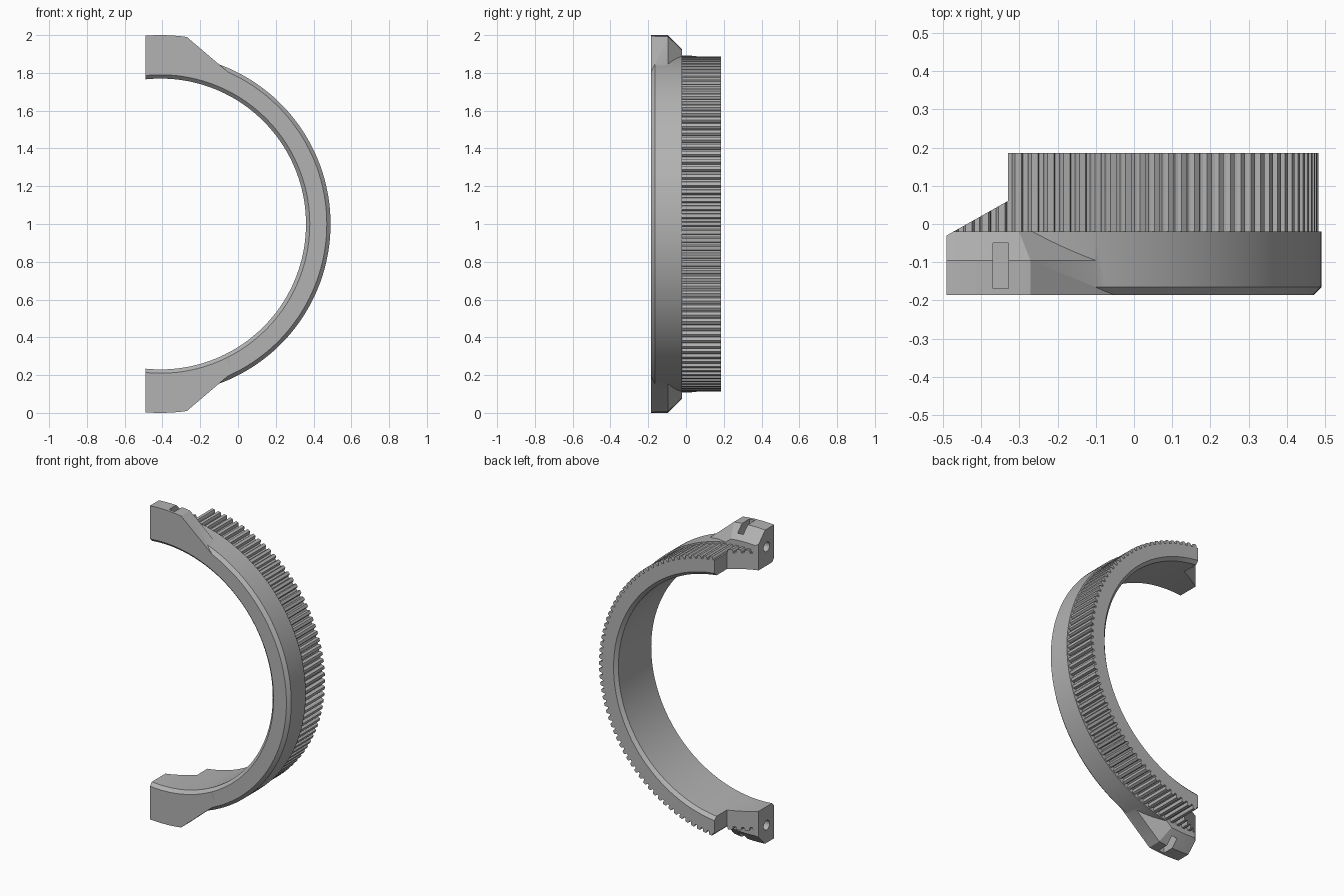
import bpy, bmesh, math
from mathutils import Vector

if "Cube" in bpy.data.objects:
    bpy.data.objects.remove(bpy.data.objects["Cube"])

CX, CZ = -0.41, 1.0          # ring axis
FRONT, STEP, BACK = -0.185, -0.02, 0.185

grey = bpy.data.materials.new("plain_grey")
grey.use_nodes = True
grey.diffuse_color = (0.45, 0.45, 0.45, 1)
grey.node_tree.nodes["Principled BSDF"].inputs["Base Color"].default_value = grey.diffuse_color


def polar(r, degrees):
    a = math.radians(degrees)
    return CX + r * math.cos(a), CZ + r * math.sin(a)


def loft(bm, loops):
    """Closed solid through matching loops of points."""
    rings = [[bm.verts.new(p) for p in loop] for loop in loops]
    n = len(rings[0])
    for a, b in zip(rings, rings[1:]):
        for i in range(n):
            j = (i + 1) % n
            bm.faces.new((a[i], a[j], b[j], b[i]))
    bm.faces.new(rings[0])
    bm.faces.new(rings[-1])


def finish(name, bm, cutter=False):
    bmesh.ops.recalc_face_normals(bm, faces=bm.faces)
    mesh = bpy.data.meshes.new(name)
    bm.to_mesh(mesh)
    bm.free()
    mesh.materials.append(grey)
    ob = bpy.data.objects.new(name, mesh)
    bpy.context.collection.objects.link(ob)
    if cutter:
        ob.hide_render = True
        ob.display_type = 'WIRE'
    return ob


def solid(name, loops, cutter=False):
    bm = bmesh.new()
    loft(bm, loops)
    return finish(name, bm, cutter)


def combine(ob, other, operation):
    bpy.context.view_layer.objects.active = ob
    mod = ob.modifiers.new(operation.lower(), 'BOOLEAN')
    mod.object, mod.operation, mod.solver = other, operation, 'EXACT'
    bpy.ops.object.modifier_apply(modifier=mod.name)


# Half ring: stepped and chamfered section swept round the axis
section = [(0.79, FRONT), (0.88, FRONT), (0.90, FRONT + 0.02), (0.90, STEP),
           (0.872, STEP), (0.872, BACK), (0.79, BACK), (0.77, BACK - 0.02),
           (0.77, FRONT + 0.02)]
sweep = []
for k in range(101):
    spoke = []
    for r, y in section:
        x, z = polar(r, -100 + 2 * k)
        spoke.append((x, y, z))
    sweep.append(spoke)
clamp_ring = solid("clamp_ring", sweep)

# Rounded belt teeth round the rear band
bm = bmesh.new()
PITCH = 360 / 130
tooth = [(-0.36, 0.866), (-0.32, 0.882), (-0.2, 0.892), (0.2, 0.892), (0.32, 0.882), (0.36, 0.866)]
for k in range(-35, 36):
    outline = [polar(r, (k + t) * PITCH) for t, r in tooth]
    loft(bm, [[(x, y, z) for x, z in outline] for y in (STEP - 0.01, BACK)])
belt_teeth = finish("belt_teeth", bm)


# Clamping lugs, with a bevel toward the back
def lug_outline(radius, corner, tail):
    top = [polar(radius, 102 + (corner - 102) * i / 8) for i in range(9)]
    base = [polar(0.797, 64 + 38 * i / 19) for i in range(20)]
    return top + [tail] + base


full = lug_outline(1.0, 82, (-0.03, 1.785))
small = lug_outline(0.925, 83.2, (-0.079, 1.728))
for name, side in (("upper_lug", 1), ("lower_lug", -1)):
    loops = [[(x, y, CZ + side * (z - CZ)) for x, z in outline]
             for outline, y in ((full, FRONT), (full, -0.095), (small, STEP))]
    lug = solid(name, loops)
    combine(clamp_ring, lug, 'UNION')
    bpy.data.objects.remove(lug)

# Split face and the slanted relief behind the lugs
plan = [(-0.9, -0.5), (-0.49, -0.5), (-0.49, -0.03), (-0.33, 0.06), (-0.33, 0.5), (-0.9, 0.5)]
end_cutter = solid("end_cutter", [[(x, y, z) for x, y in plan] for z in (-0.5, 2.5)], True)
combine(clamp_ring, end_cutter, 'DIFFERENCE')
combine(belt_teeth, end_cutter, 'DIFFERENCE')

# Screw bores and nut slots
cutters = [end_cutter]
for side in (1, -1):
    bore = [(-0.11 + 0.03 * math.cos(i * math.pi / 12), CZ + side * 0.885 + 0.03 * math.sin(i * math.pi / 12))
            for i in range(24)]
    cutters.append(solid("bore_cutter", [[(x, y, z) for y, z in bore] for x in (-0.6, -0.27)], True))
    slot = [(-0.368, -0.168), (-0.328, -0.168), (-0.328, -0.05), (-0.368, -0.05)]
    cutters.append(solid("slot_cutter", [[(x, y, CZ + side * h) for x, y in slot] for h in (0.83, 1.2)], True))
for cutter in cutters[1:]:
    combine(clamp_ring, cutter, 'DIFFERENCE')
for cutter in cutters:
    bpy.data.objects.remove(cutter)

# Smooth curved surfaces, crisp edges
for ob in (clamp_ring, belt_teeth):
    bpy.ops.object.select_all(action='DESELECT')
    ob.select_set(True)
    bpy.context.view_layer.objects.active = ob
    bpy.ops.object.shade_smooth_by_angle(angle=math.radians(20))
